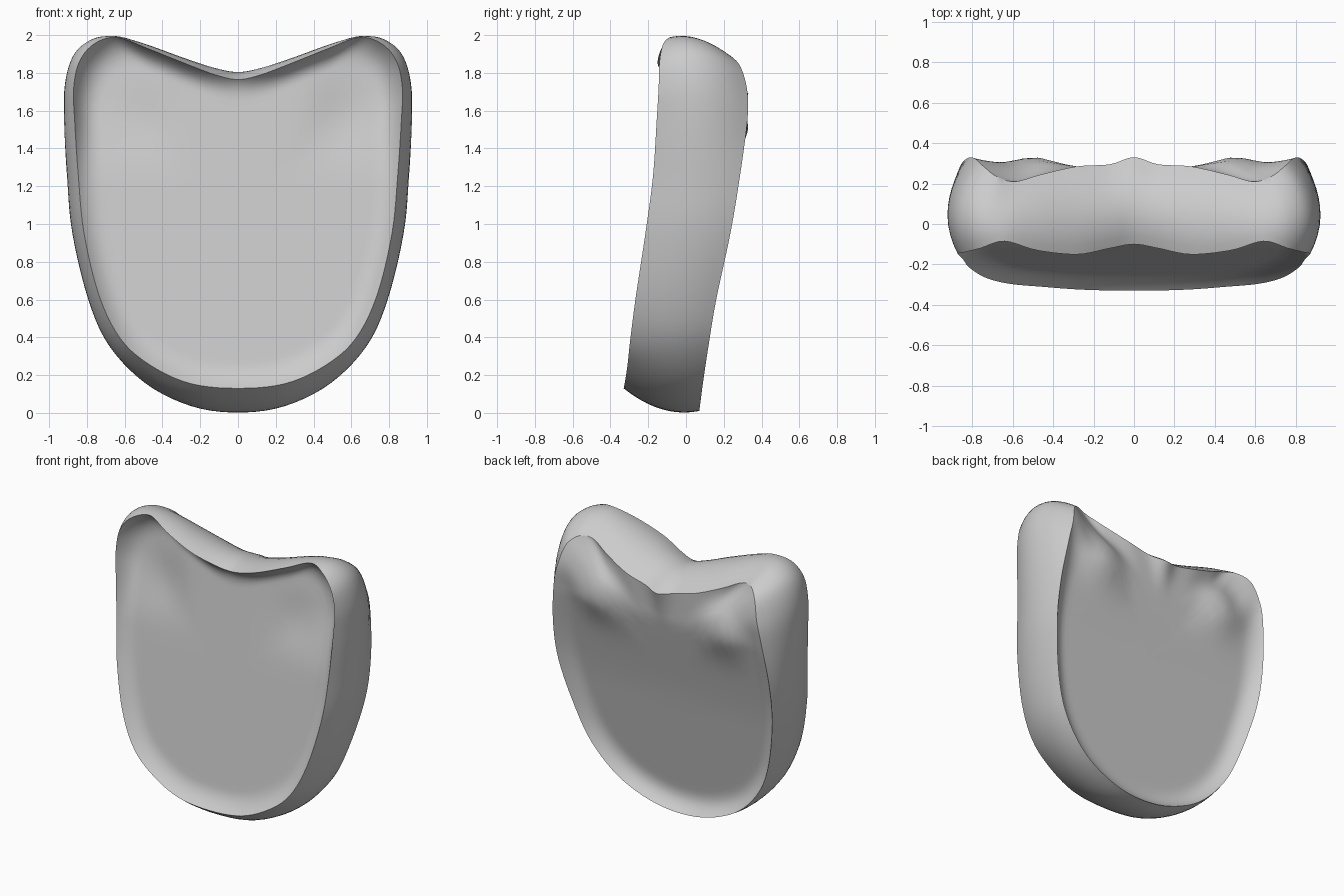
import bpy, bmesh, math
from mathutils import Vector

if "Cube" in bpy.data.objects:
    bpy.data.objects.remove(bpy.data.objects["Cube"])

# Half outline, bottom centre to top centre:
# widest outline x,z | front lip x,z,y | back lip x,z,y
STATIONS = [
    (0, .02, 0, .13, -.33, 0, .01, .07),
    (.25, .05, .25, .155, -.325, .24, .045, .075),
    (.49, .17, .46, .25, -.31, .48, .16, .09),
    (.68, .36, .62, .39, -.295, .665, .36, .12),
    (.79, .60, .735, .62, -.265, .77, .60, .16),
    (.875, .95, .815, .95, -.215, .85, .95, .235),
    (.905, 1.25, .845, 1.25, -.175, .86, 1.25, .285),
    (.92, 1.55, .865, 1.55, -.155, .825, 1.55, .325),
    (.91, 1.75, .87, 1.72, -.145, .79, 1.70, .325),
    (.86, 1.90, .84, 1.86, -.14, .75, 1.83, .29),
    (.76, 1.975, .76, 1.955, -.12, .68, 1.89, .235),
    (.64, 1.978, .64, 1.988, -.085, .59, 1.88, .21),
    (.50, 1.945, .48, 1.93, -.13, .46, 1.82, .245),
    (.30, 1.875, .28, 1.85, -.15, .28, 1.75, .285),
    (.12, 1.82, .12, 1.79, -.12, .12, 1.71, .295),
    (0, 1.80, 0, 1.765, -.10, 0, 1.69, .33),
]
STEPS = 5      # subdivisions between stations
CENTRE_Z = 1.0


def smooth(a, b, v):
    t = max(0, min(1, (v - a) / (b - a)))
    return t * t * (3 - 2 * t)


def mirrored(s):
    return (-s[0], s[1], -s[2], s[3], s[4], -s[5], s[6], s[7])


def closed_outline():
    full = STATIONS + [mirrored(s) for s in STATIONS[-2:0:-1]]
    n, out = len(full), []
    for i in range(n):
        p = [full[(i + k) % n] for k in (-1, 0, 1, 2)]
        for j in range(STEPS):
            t = j / STEPS
            out.append([.5 * (2 * b + (c - a) * t + (2 * a - 5 * b + 4 * c - d) * t * t
                              + (3 * b - a - 3 * c + d) * t ** 3)
                        for a, b, c, d in zip(*p)])
    return out


def section(row, t):
    """Bowed cross-section from the front lip (t=0) to the back lip (t=1)."""
    mx, mz, fx, fz, fy, bx, bz, by = row
    m = .5
    wf = (t - m) * (t - 1) / m
    wm = t * (t - 1) / (m * (m - 1))
    wb = t * (t - m) / (1 - m)
    return Vector((wf * fx + wm * mx + wb * bx, fy + (by - fy) * t,
                   wf * fz + wm * mz + wb * bz))


def bump(x, z):
    return math.exp(-((abs(x) - .5) / .15) ** 2 - ((z - 1.52) / .17) ** 2)


def front_floor(x, z):
    plane = -.345 + .13 * z
    corner = smooth(.35, .75, abs(x)) * smooth(1.2, 1.7, z)
    return plane + .06 + .04 * corner + .02 * bump(x, z)


def back_floor(x, z):
    plane = min(.335, .06 + .185 * z)
    return plane - .085 + .03 * smooth(.8, 1.6, z) + .05 * bump(x, z)


def panel_point(edge, s, floor, is_back):
    """Point on a recessed panel; s runs from 1 at the lip to 0 at the centre."""
    x, z = edge.x * s, CENTRE_Z + (edge.z - CENTRE_Z) * s
    u = min(1, (1 - s) / .16)
    w = 1 - (1 - u) ** 2.4
    if is_back:
        # the scooped upper corners blend in more gradually
        top = smooth(1.5, 1.8, edge.z)
        w = w * (1 - top) + smooth(0, .33, 1 - s) * top
    return Vector((x, edge.y + (floor(x, z) - edge.y) * w, z))


outline = closed_outline()
bm = bmesh.new()


def add_ring(points):
    return [bm.verts.new(p) for p in points]


def bridge(a, b):
    n = len(a)
    for i in range(n):
        bm.faces.new((a[i], a[(i + 1) % n], b[(i + 1) % n], b[i]))


# Outer band
band = [add_ring([section(r, k / 10) for r in outline]) for k in range(11)]
for a, b in zip(band, band[1:]):
    bridge(a, b)

# Recessed front and back panels
SCALES = [.993, .98, .96, .935, .905, .87, .84, .8, .75, .7, .63, .55, .45, .33, .2, .08]
for lip, floor, is_back in ((band[0], front_floor, False), (band[-1], back_floor, True)):
    edge = [v.co.copy() for v in lip]
    last = lip
    for s in SCALES:
        ring = add_ring([panel_point(e, s, floor, is_back) for e in edge])
        bridge(last, ring)
        last = ring
    hub = bm.verts.new((0, floor(0, CENTRE_Z), CENTRE_Z))
    for i in range(len(last)):
        bm.faces.new((last[i], last[(i + 1) % len(last)], hub))

bmesh.ops.recalc_face_normals(bm, faces=bm.faces)
mesh = bpy.data.meshes.new("curved_shield_pad")
bm.to_mesh(mesh)
bm.free()
pad = bpy.data.objects.new("curved_shield_pad", mesh)
bpy.context.collection.objects.link(pad)
bpy.context.view_layer.objects.active = pad
pad.select_set(True)
bpy.ops.object.shade_smooth_by_angle(angle=math.radians(40))
